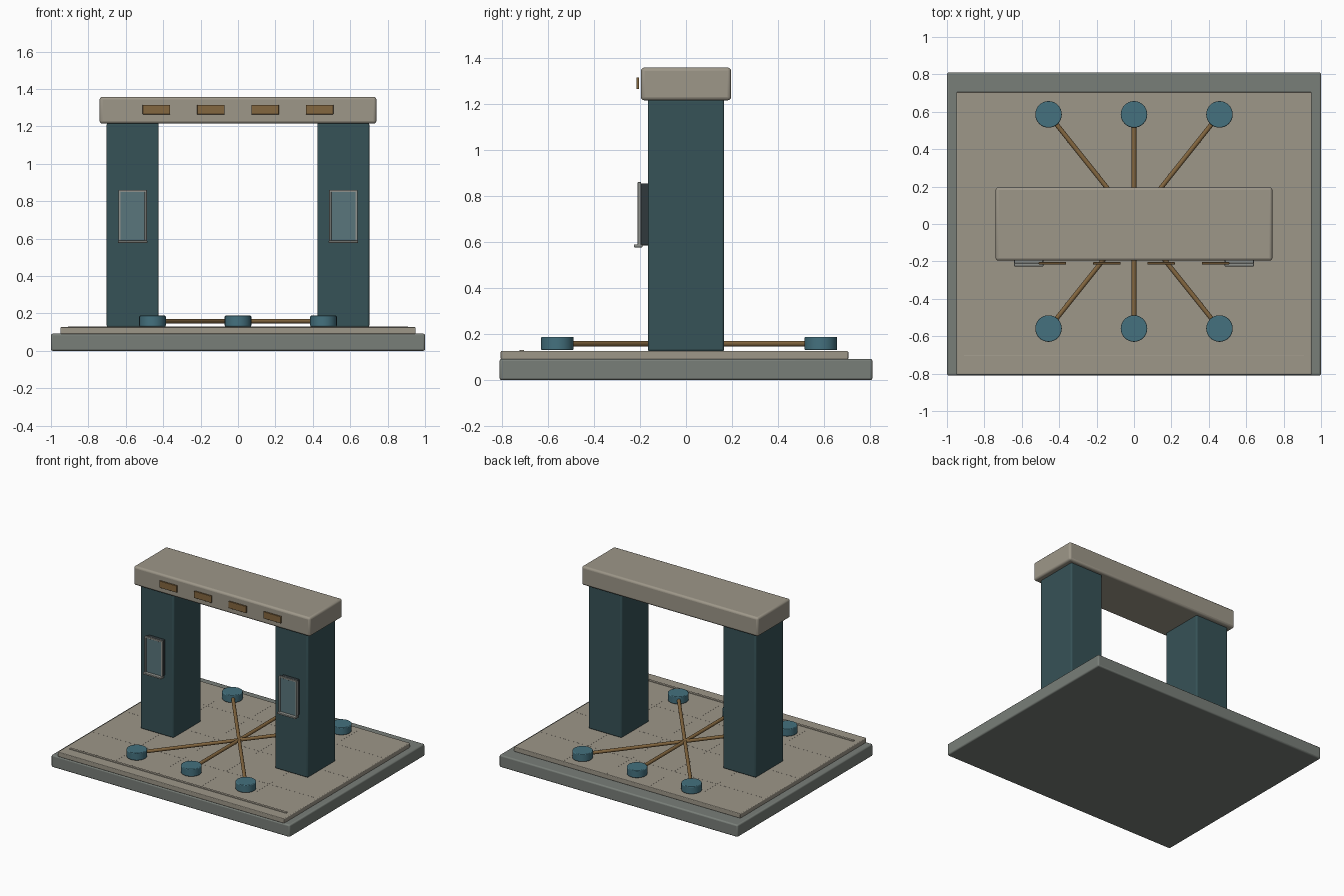
import bpy
from mathutils import Vector

if "Cube" in bpy.data.objects:
    bpy.data.objects.remove(bpy.data.objects["Cube"])


def material(name, rgb):
    m = bpy.data.materials.new(name)
    m.diffuse_color = (*rgb, 1)
    m.use_nodes = True
    m.node_tree.nodes["Principled BSDF"].inputs["Base Color"].default_value = m.diffuse_color
    return m


STONE = material("dark_stone", (0.19, 0.21, 0.19))
PALE = material("pale_stone", (0.34, 0.31, 0.25))
TEAL = material("deep_teal", (0.037, 0.085, 0.095))
DISC = material("bright_teal", (0.058, 0.165, 0.21))
BRONZE = material("bronze", (0.23, 0.135, 0.05))
DARK = material("dark_metal", (0.03, 0.04, 0.045))
FRAME = material("frame_metal", (0.28, 0.29, 0.27))
GLASS = material("glass", (0.10, 0.18, 0.20))


def finish(o, name, mat, bevel):
    o.name = name
    o.data.materials.append(mat)
    if bevel:
        b = o.modifiers.new("bevel", 'BEVEL')
        b.width, b.segments = bevel, 3
        bpy.ops.object.shade_smooth_by_angle()
    return o


def box(name, lo, hi, mat, bevel=0.0):
    lo, hi = Vector(lo), Vector(hi)
    bpy.ops.mesh.primitive_cube_add(size=1, location=(lo + hi) / 2)
    o = bpy.context.object
    o.scale = hi - lo
    bpy.ops.object.transform_apply(location=False, rotation=False, scale=True)
    return finish(o, name, mat, bevel)


# Plinth, paving slab and front threshold line
box("plinth", (-1, -0.81, 0), (1, 0.81, 0.092), STONE, 0.01)
box("paving_slab", (-0.95, -0.805, 0.09), (0.95, 0.705, 0.126), PALE, 0.005)
box("threshold_line", (-0.91, -0.723, 0.12), (0.91, -0.703, 0.131), PALE, 0.002)

# Paving joints, almost flush with the slab
for x in (-0.54, -0.18, 0.18, 0.54):
    box("paving_joint_long", (x - 0.002, -0.69, 0.122), (x + 0.002, 0.69, 0.1265), PALE)
for y in (-0.4, 0, 0.4):
    box("paving_joint_cross", (-0.93, y - 0.002, 0.122), (0.93, y + 0.002, 0.1265), PALE)

# Pillars with framed display panels
for s, side in ((-1, "left"), (1, "right")):
    c = s * 0.563
    box(side + "_pillar", (c - 0.139, -0.166, 0.125), (c + 0.139, 0.166, 1.22), TEAL, 0.01)
    box(side + "_panel_backing", (c - 0.068, -0.197, 0.585), (c + 0.068, -0.16, 0.855), DARK, 0.004)
    box(side + "_panel_glass", (c - 0.068, -0.203, 0.59), (c + 0.068, -0.195, 0.852), GLASS)
    for e in (-1, 1):
        x = c + e * 0.07
        box(side + "_panel_stile", (x - 0.006, -0.21, 0.583), (x + 0.006, -0.195, 0.86), FRAME, 0.002)
    box(side + "_panel_head", (c - 0.076, -0.21, 0.848), (c + 0.076, -0.195, 0.86), FRAME, 0.002)
    box(side + "_panel_sill", (c - 0.078, -0.226, 0.577), (c + 0.078, -0.19, 0.589), FRAME, 0.002)

# Lintel and its front plaques
box("lintel", (-0.74, -0.196, 1.215), (0.74, 0.196, 1.358), PALE, 0.015)
for i in range(4):
    x = -0.4365 + 0.291 * i
    box("lintel_plaque", (x - 0.073, -0.216, 1.264), (x + 0.073, -0.204, 1.315), BRONZE, 0.002)

# Floor discs joined to the centre by rods
centre = Vector((0, 0.013, 0.158))
for x in (-0.457, 0, 0.457):
    for y in (-0.559, 0.586):
        end = Vector((x, y, 0.158))
        bpy.ops.mesh.primitive_cylinder_add(vertices=32, radius=0.071, depth=0.057,
                                            location=(x, y, 0.159))
        finish(bpy.context.object, "floor_disc", DISC, 0.005)
        d = end - centre
        bpy.ops.mesh.primitive_cylinder_add(vertices=16, radius=0.0125, depth=d.length,
                                            location=(centre + end) / 2,
                                            rotation=d.to_track_quat('Z', 'Y').to_euler())
        finish(bpy.context.object, "floor_rod", BRONZE, 0)
        bpy.ops.object.shade_smooth_by_angle()
